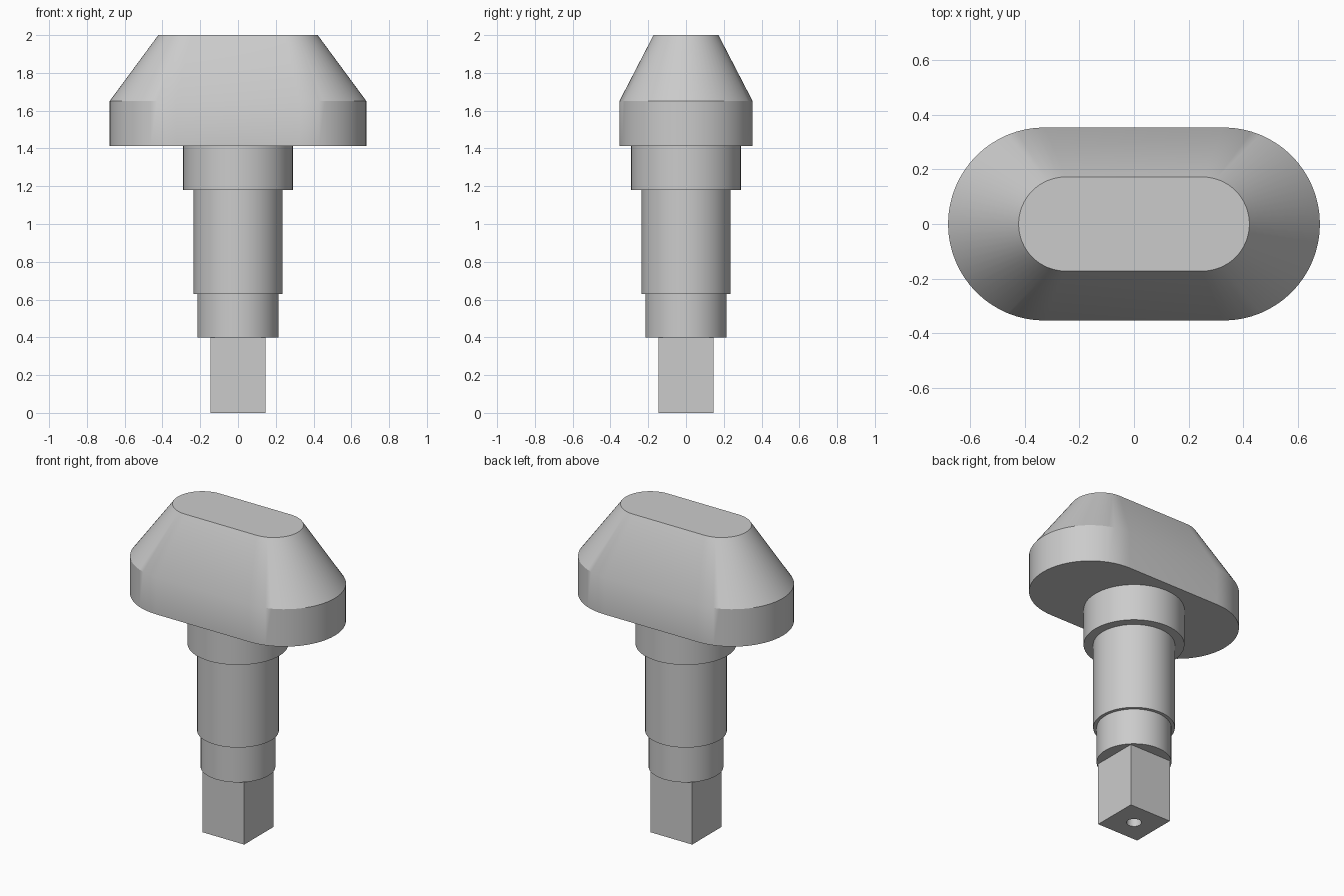
import bpy, bmesh, math

default = bpy.data.objects.get("Cube")
if default:
    bpy.data.objects.remove(default)

grey = bpy.data.materials.new("plain grey")
grey.use_nodes = True
COLOUR = (0.6, 0.6, 0.6, 1)
grey.diffuse_color = COLOUR
grey.node_tree.nodes["Principled BSDF"].inputs["Base Color"].default_value = COLOUR


def stadium(half_length, radius, z, steps=32):
    """Outline with two round ends; a plain circle when half_length == radius."""
    straight = half_length - radius
    points = []
    for side in (1, -1):
        for i in range(steps + 1):
            if straight == 0 and i == steps:
                continue
            a = math.pi * (i / steps - 0.5)
            points.append((side * (straight + radius * math.cos(a)),
                           side * radius * math.sin(a), z))
    return points


def square(half, z):
    return [(-half, -half, z), (half, -half, z), (half, half, z), (-half, half, z)]


def loft(name, outlines):
    """Skin a stack of matching outlines and cap both ends."""
    bm = bmesh.new()
    rings = [[bm.verts.new(p) for p in outline] for outline in outlines]
    for low, high in zip(rings, rings[1:]):
        for i in range(len(low)):
            j = (i + 1) % len(low)
            bm.faces.new((low[i], low[j], high[j], high[i]))
    bm.faces.new(rings[0][::-1])
    bm.faces.new(rings[-1])
    bmesh.ops.recalc_face_normals(bm, faces=bm.faces)
    mesh = bpy.data.meshes.new(name)
    bm.to_mesh(mesh)
    bm.free()
    mesh.materials.append(grey)
    obj = bpy.data.objects.new(name, mesh)
    bpy.context.collection.objects.link(obj)
    return obj


def smooth(obj):
    bpy.ops.object.select_all(action='DESELECT')
    obj.select_set(True)
    bpy.context.view_layer.objects.active = obj
    bpy.ops.object.shade_smooth_by_angle(angle=math.radians(30))


# Grip: upright band below, tapering to a flat top
grip = loft("grip", [stadium(0.68, 0.353, 1.413),
                     stadium(0.68, 0.353, 1.65),
                     stadium(0.422, 0.172, 2.0)])

# Stepped round shaft: (radius, bottom, top) of each step
steps = [(0.215, 0.4, 0.63), (0.235, 0.63, 1.18), (0.29, 1.18, 1.413)]
shaft = loft("stepped_shaft", [stadium(r, r, z) for r, *ends in steps for z in ends])

# Square drive with a blind hole in its lower end
drive = loft("square_drive", [square(0.146, 0), square(0.146, 0.4)])
cutter = loft("hole_cutter", [stadium(0.043, 0.043, z, 16) for z in (-0.1, 0.25)])
cutter.hide_render = True
cut = drive.modifiers.new("hole", 'BOOLEAN')
cut.operation = 'DIFFERENCE'
cut.solver = 'EXACT'
cut.object = cutter
bpy.context.view_layer.objects.active = drive
bpy.ops.object.modifier_apply(modifier=cut.name)
bpy.data.objects.remove(cutter)

for part in (grip, shaft, drive):
    smooth(part)
